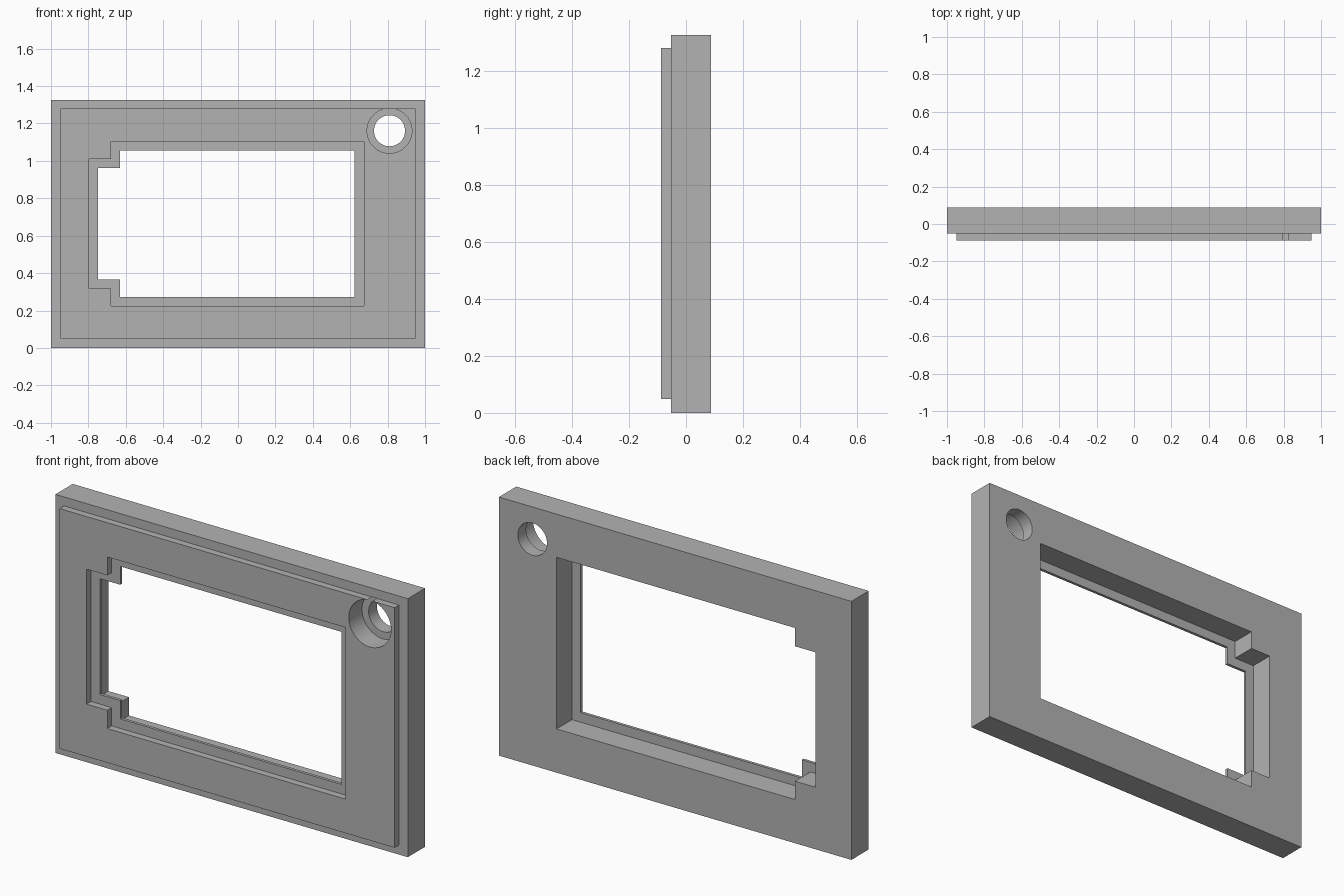
import bpy
import bmesh
import math

cube = bpy.data.objects.get("Cube")
if cube:
    bpy.data.objects.remove(cube, do_unlink=True)

# Depth of each level, front to back
FRONT, SHOULDER, LIP_BACK, LEDGE, BACK = -0.088, -0.052, -0.037, 0.02, 0.088
HEIGHT = 1.326
MID = 0.664
PAST = 0.3

grey = bpy.data.materials.new("plain_grey")
grey.use_nodes = True
grey.diffuse_color = (0.45, 0.45, 0.45, 1)
grey.node_tree.nodes["Principled BSDF"].inputs["Base Color"].default_value = (0.45, 0.45, 0.45, 1)


def prism(name, outline, y0, y1):
    """Extrude an (x, z) outline from y0 to y1."""
    bm = bmesh.new()
    face = bm.faces.new([bm.verts.new((x, y0, z)) for x, z in outline])
    new = bmesh.ops.extrude_face_region(bm, geom=[face])["geom"]
    verts = [v for v in new if isinstance(v, bmesh.types.BMVert)]
    bmesh.ops.translate(bm, verts=verts, vec=(0, y1 - y0, 0))
    bmesh.ops.recalc_face_normals(bm, faces=bm.faces)
    mesh = bpy.data.meshes.new(name)
    bm.to_mesh(mesh)
    bm.free()
    mesh.materials.append(grey)
    obj = bpy.data.objects.new(name, mesh)
    bpy.context.collection.objects.link(obj)
    return obj


def rectangle(half_x, z0, z1):
    return [(-half_x, z0), (half_x, z0), (half_x, z1), (-half_x, z1)]


def opening(inset):
    """Window outline with a shallower bay on one side, shrunk by inset."""
    right, step, bay = 0.673 - inset, -0.68 + inset, -0.797 + inset
    tall, short = 0.44 - inset, 0.346 - inset
    upper = [(right, tall), (step, tall), (step, short), (bay, short)]
    lower = [(x, -z) for x, z in reversed(upper)]
    return [(x, MID + z) for x, z in upper + lower]


def circle(radius, sides=64):
    turns = [2 * math.pi * i / sides for i in range(sides)]
    return [(0.81 + radius * math.cos(a), 1.161 + radius * math.sin(a)) for a in turns]


def combine(target, other, operation):
    """Apply a boolean and discard the helper."""
    other.hide_render = True
    mod = target.modifiers.new(operation.lower(), "BOOLEAN")
    mod.operation = operation
    mod.solver = "EXACT"
    mod.object = other
    bpy.context.view_layer.objects.active = target
    bpy.ops.object.modifier_apply(modifier=mod.name)
    bpy.data.objects.remove(other, do_unlink=True)


# Thick frame with a smaller raised face plate
frame = prism("bezel_frame", rectangle(1, 0, HEIGHT), SHOULDER, BACK)
plate = prism("face_plate", rectangle(0.95, 0.049, 1.28), FRONT, 0)
combine(frame, plate, "UNION")

# Window: front recess, thin lip, deep rear pocket; then the stepped round hole
cuts = [
    ("front_recess", opening(0), -PAST, SHOULDER),
    ("rear_pocket", opening(0), LIP_BACK, PAST),
    ("window_hole", opening(0.049), -PAST, PAST),
    ("counterbore", circle(0.12), -PAST, LEDGE),
    ("round_hole", circle(0.083), -PAST, PAST),
]
for cut in cuts:
    combine(frame, prism(*cut), "DIFFERENCE")

# Smooth round walls, crisp edges elsewhere
bpy.ops.object.select_all(action="DESELECT")
frame.select_set(True)
bpy.context.view_layer.objects.active = frame
bpy.ops.object.shade_smooth_by_angle(angle=math.radians(30))
